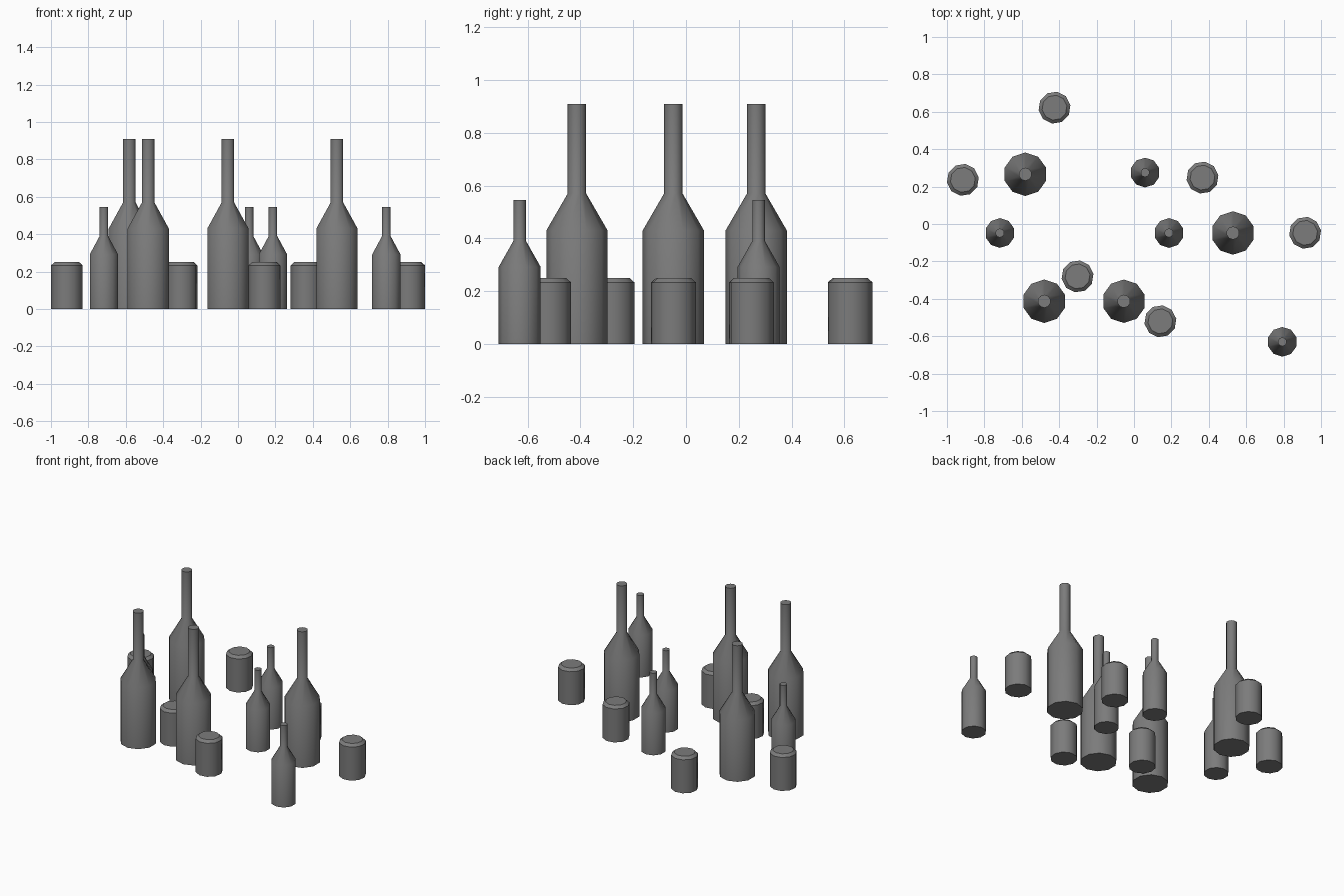
import bpy, bmesh
from math import sin, cos, pi, radians

if "Cube" in bpy.data.objects:
    bpy.data.objects.remove(bpy.data.objects["Cube"])

SIDES = 10

# Dark grey glass
dark = bpy.data.materials.new("dark_grey")
dark.diffuse_color = (0.2, 0.2, 0.2, 1)
dark.use_nodes = True
dark.node_tree.nodes["Principled BSDF"].inputs["Base Color"].default_value = dark.diffuse_color


def turned(name, profile, x, y, start):
    """Closed ten-sided lathe form from (radius, height) pairs."""
    bm = bmesh.new()
    rings = [[bm.verts.new((r * cos(start + 2 * pi * i / SIDES),
                            r * sin(start + 2 * pi * i / SIDES), z))
              for i in range(SIDES)] for r, z in profile]
    for low, high in zip(rings, rings[1:]):
        for i in range(SIDES):
            j = (i + 1) % SIDES
            bm.faces.new((low[i], low[j], high[j], high[i]))
    bm.faces.new(rings[0][::-1])
    bm.faces.new(rings[-1])
    mesh = bpy.data.meshes.new(name)
    bm.to_mesh(mesh)
    bm.free()
    mesh.materials.append(dark)
    obj = bpy.data.objects.new(name, mesh)
    obj.location = (x, y, 0)
    bpy.context.collection.objects.link(obj)
    # Round shading around the sides, crisp rims
    bpy.ops.object.select_all(action='DESELECT')
    obj.select_set(True)
    bpy.context.view_layer.objects.active = obj
    bpy.ops.object.shade_smooth_by_angle(angle=radians(40))


# Body, sloping shoulder and neck of each bottle size; chamfered can
large = [(0.116, 0), (0.116, 0.43), (0.035, 0.57), (0.035, 0.91)]
small = [(0.0795, 0), (0.0795, 0.292), (0.024, 0.39), (0.024, 0.545)]
can = [(0.086, 0), (0.086, 0.233), (0.067, 0.25)]

groups = [
    ("large_bottle", large, 90,
     [(-0.581, 0.266), (0.529, -0.048), (-0.48, -0.413), (-0.054, -0.413)]),
    ("small_bottle", small, 90,
     [(-0.717, -0.048), (0.187, -0.048), (0.059, 0.275), (0.793, -0.63)]),
    ("can", can, 9,
     [(-0.915, 0.236), (-0.425, 0.622), (0.366, 0.248),
      (0.915, -0.047), (-0.302, -0.28), (0.141, -0.52)]),
]

for name, profile, start, spots in groups:
    for n, (x, y) in enumerate(spots, 1):
        turned(f"{name}_{n}", profile, x, y, radians(start))
